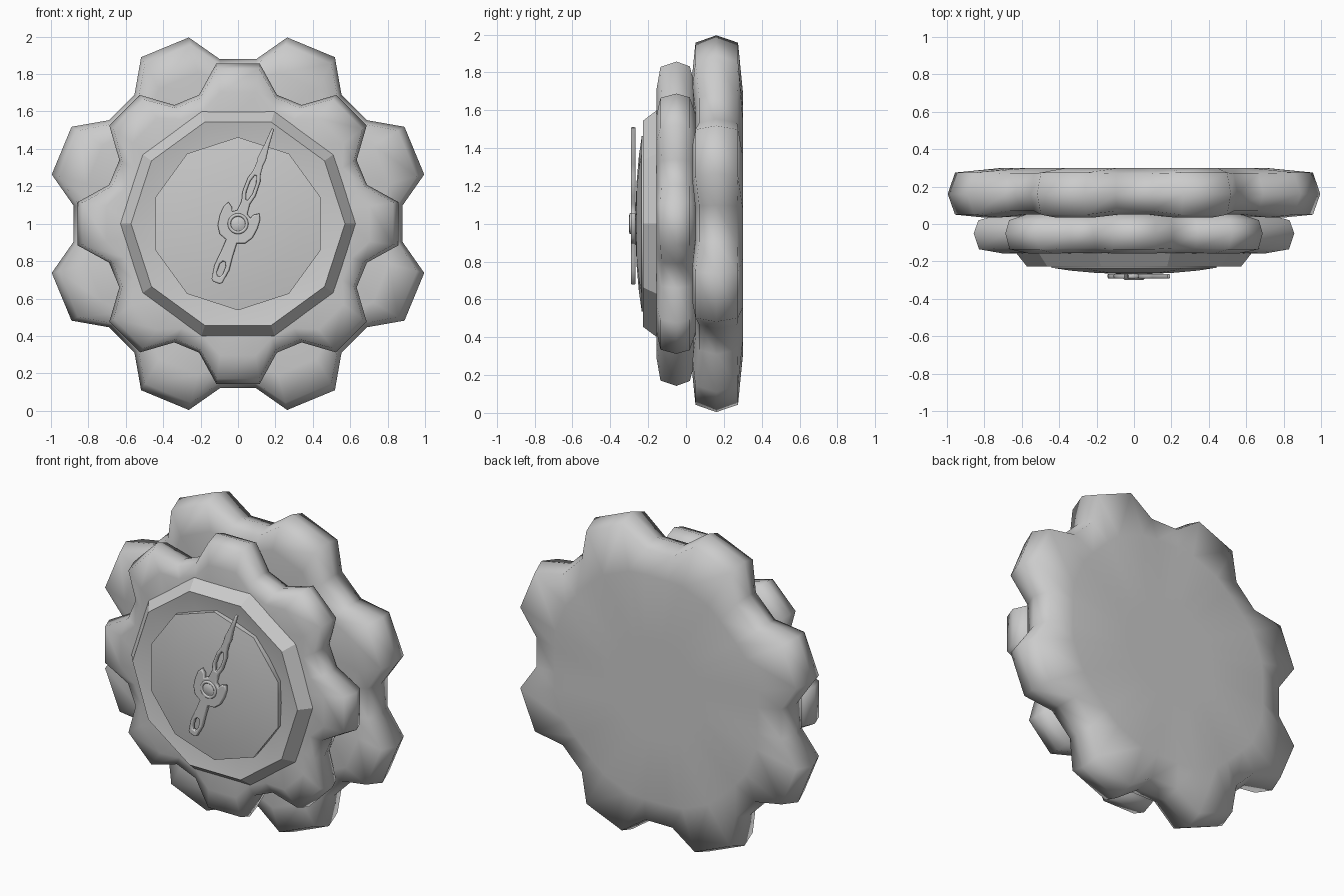
import bpy, bmesh
from math import sin, cos, radians, pi

if "Cube" in bpy.data.objects:
    bpy.data.objects.remove(bpy.data.objects["Cube"])

CZ = 1.0  # height of the dial centre


def loft(name, rings, angle):
    """Skin a list of closed rings (same point count), cap both ends."""
    bm = bmesh.new()
    rows = [[bm.verts.new(p) for p in ring] for ring in rings]
    n = len(rows[0])
    for a, b in zip(rows, rows[1:]):
        for i in range(n):
            bm.faces.new((a[i], a[(i + 1) % n], b[(i + 1) % n], b[i]))
    bm.faces.new(rows[0])
    bm.faces.new(rows[-1])
    bmesh.ops.recalc_face_normals(bm, faces=bm.faces[:])
    me = bpy.data.meshes.new(name)
    bm.to_mesh(me)
    bm.free()
    ob = bpy.data.objects.new(name, me)
    bpy.context.collection.objects.link(ob)
    bpy.ops.object.select_all(action='DESELECT')
    ob.select_set(True)
    bpy.context.view_layer.objects.active = ob
    bpy.ops.object.shade_smooth_by_angle(angle=radians(angle))
    return ob


def flower(name, tip, valley, tip_a, valley_a, start, rows):
    """Eight-lobed disc. rows: (y at lobe, y at valley, scale, lobe amount)."""
    rings = []
    for yl, yv, s, lobe in rows:
        ring = []
        for k in range(8):
            c = start + 45 * k
            for da, r, y in ((-valley_a, valley, yv), (-tip_a, tip, yl),
                             (tip_a, tip, yl), (valley_a, valley, yv)):
                a = radians(c + da)
                rr = s * (valley + (r - valley) * lobe)
                ring.append((rr * cos(a), y, CZ + rr * sin(a)))
        rings.append(ring)
    return loft(name, rings, 75)


def lathe(name, profile, n, angle, phase=0.0):
    """Profile of (radius, y) turned round the dial axis."""
    return loft(name, [[(r * cos(phase + 2 * pi * i / n), y,
                         CZ + r * sin(phase + 2 * pi * i / n)) for i in range(n)]
                       for r, y in profile], angle)


# Large scalloped back plate
flower("back_plate", 1.03, 0.885, 7.7, 16.2, 22.5, [
    (0.30, 0.30, 0.35, 0), (0.30, 0.30, 0.80, 0.1), (0.275, 0.27, 0.965, 0.97),
    (0.16, 0.16, 1.0, 1.0), (0.05, 0.07, 0.965, 0.97),
    (0.035, 0.05, 0.86, 0.6), (0.05, 0.05, 0.6, 0)])

# Smaller scalloped front plate
flower("front_plate", 0.865, 0.72, 7.7, 16.8, 0, [
    (0.08, 0.08, 0.6, 0), (0.065, 0.06, 0.85, 0.5), (0.02, 0.02, 0.975, 0.97),
    (-0.05, -0.05, 1.0, 1.0), (-0.135, -0.13, 0.975, 0.95),
    (-0.157, -0.155, 0.88, 0.6), (-0.157, -0.157, 0.7, 0)])

# Ten-sided bevelled bezel with an inward-sloping inner face
lathe("bezel", [(0.63, -0.10), (0.63, -0.155), (0.572, -0.228),
                (0.44, -0.20)], 10, 20)

# Low domed dial
lathe("dial_dome", [(0.463, -0.19), (0.463, -0.234), (0.36, -0.249),
                    (0.22, -0.261), (0.08, -0.267), (0.02, -0.268)], 10, 40,
      radians(18))

# Needle: flat pierced outline in (along, half width), mirrored about its axis
half = [(-0.335, 0.018), (-0.325, 0.03), (-0.25, 0.041), (-0.17, 0.033),
        (-0.10, 0.030), (-0.085, 0.072), (-0.045, 0.098), (0.01, 0.106),
        (0.06, 0.103), (0.09, 0.088), (0.072, 0.062), (0.05, 0.052),
        (0.065, 0.028), (0.12, 0.023), (0.17, 0.036), (0.25, 0.034),
        (0.29, 0.022), (0.34, 0.018), (0.37, 0.022), (0.45, 0.012),
        (0.54, 0.006)]
slot = [(0.135, 0.006), (0.175, 0.018), (0.235, 0.018), (0.275, 0.005)]
tail_hole = [(-0.30, 0.008), (-0.28, 0.018), (-0.235, 0.018), (-0.215, 0.007)]
axis, perp = (0.345, 0.939), (0.939, -0.345)

curve = bpy.data.curves.new("needle", 'CURVE')
curve.dimensions = '2D'
curve.fill_mode = 'BOTH'
curve.extrude = 0.006
curve.bevel_depth = 0.007
curve.bevel_resolution = 1
curve.offset = -0.006
for side in (half, slot, tail_hole):
    loop = side + [(u, -v) for u, v in reversed(side)]
    sp = curve.splines.new('POLY')
    sp.points.add(len(loop) - 1)
    sp.use_cyclic_u = True
    for p, (u, v) in zip(sp.points, loop):
        p.co = (u * axis[0] + v * perp[0], u * axis[1] + v * perp[1], 0, 1)
needle = bpy.data.objects.new("needle", curve)
bpy.context.collection.objects.link(needle)
needle.location = (0, -0.279, CZ)
needle.rotation_euler = (pi / 2, 0, 0)
bpy.ops.object.select_all(action='DESELECT')
needle.select_set(True)
bpy.context.view_layer.objects.active = needle
bpy.ops.object.convert(target='MESH')
bpy.ops.object.shade_smooth_by_angle(angle=radians(50))

# Raised pivot ring and cap at the needle centre
bpy.ops.mesh.primitive_torus_add(major_radius=0.047, minor_radius=0.009,
                                 major_segments=24, minor_segments=8,
                                 location=(0, -0.291, CZ),
                                 rotation=(pi / 2, 0, 0))
bpy.context.object.name = "pivot_ring"
bpy.ops.object.shade_smooth_by_angle(angle=radians(60))
lathe("pivot_cap", [(0.04, -0.27), (0.04, -0.29), (0.025, -0.296),
                    (0.008, -0.298)], 16, 60)
